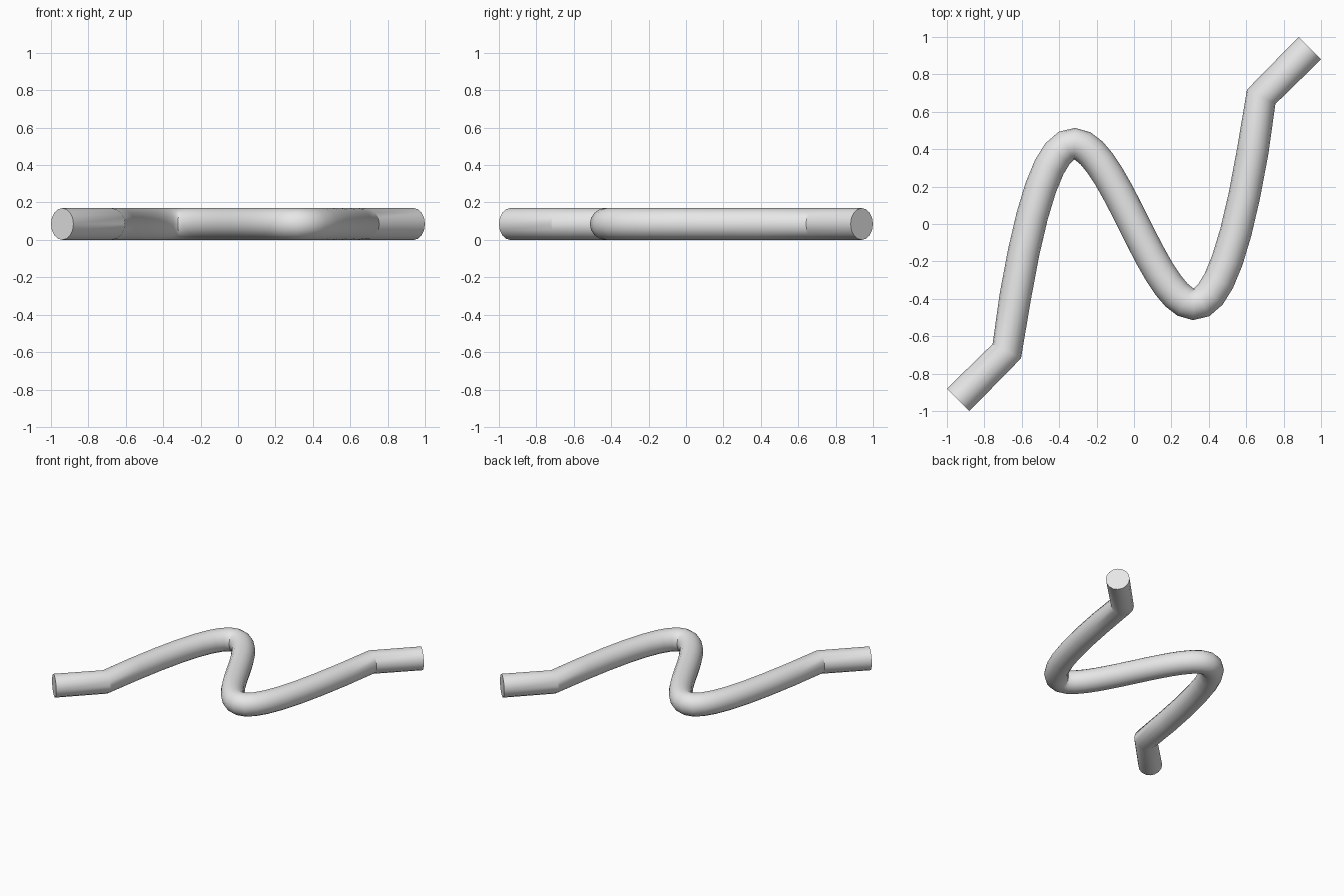
import bpy
import bmesh
import math

cube = bpy.data.objects.get("Cube")
if cube:
    bpy.data.objects.remove(cube, do_unlink=True)

RADIUS = 0.085
END = 0.94        # centre of each cut end, on the diagonal
JOINT = 0.68      # where the straight ends meet the wave
STEPS = 30

# Plain grey material
grey = bpy.data.materials.new("light_grey")
grey.use_nodes = True
colour = (0.8, 0.8, 0.8, 1.0)
grey.diffuse_color = colour
grey.node_tree.nodes["Principled BSDF"].inputs["Base Color"].default_value = colour


def wave(x):
    """Cubic S-shaped centre line through both joints."""
    u = x / JOINT
    return (2.045 * u ** 3 - 1.365 * u) * 1.0


# Centre line: straight end, wave, straight end
xs = [JOINT * (2 * i / STEPS - 1) for i in range(STEPS + 1)]
path = [(-END, -END)] + [(x, wave(x)) for x in xs] + [(END, END)]

# Round tube swept along the centre line
curve = bpy.data.curves.new("bent_tube", "CURVE")
curve.dimensions = "3D"
curve.bevel_depth = RADIUS
curve.bevel_resolution = 6
curve.use_fill_caps = True
spline = curve.splines.new("POLY")
spline.points.add(len(path) - 1)
for point, (x, y) in zip(spline.points, path):
    point.co = (x, y, RADIUS, 1)
curve.materials.append(grey)

tube = bpy.data.objects.new("bent_tube", curve)
bpy.context.collection.objects.link(tube)
bpy.ops.object.select_all(action="DESELECT")
tube.select_set(True)
bpy.context.view_layer.objects.active = tube
bpy.ops.object.convert(target="MESH")
tube = bpy.context.object

# Weld the caps on, then smooth everything but the caps and kinks
bm = bmesh.new()
bm.from_mesh(tube.data)
bmesh.ops.remove_doubles(bm, verts=bm.verts, dist=0.0001)
bmesh.ops.recalc_face_normals(bm, faces=bm.faces)
bm.to_mesh(tube.data)
bm.free()
bpy.ops.object.shade_smooth_by_angle(angle=math.radians(30))
